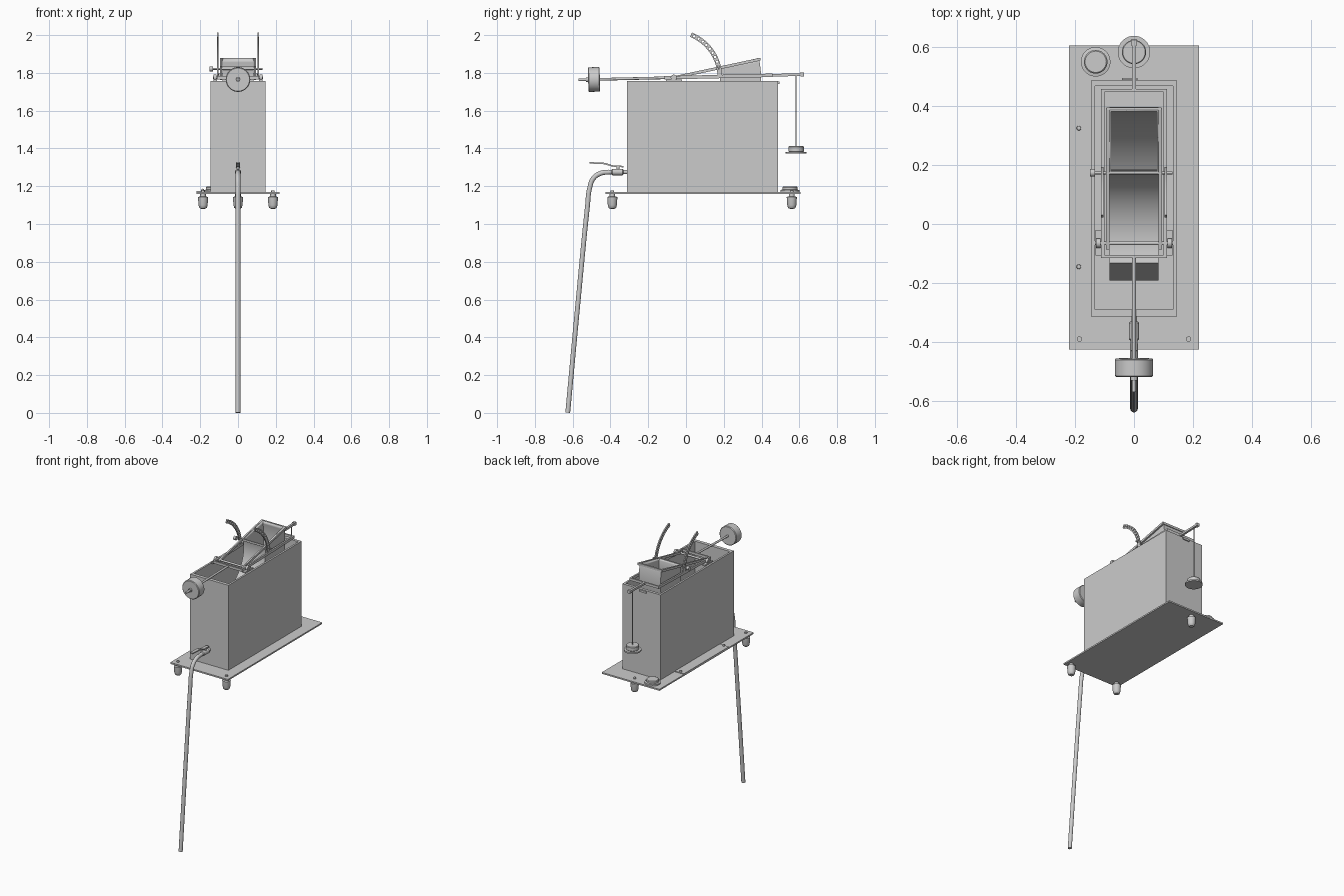
import bpy, bmesh, math
from mathutils import Vector, Matrix

if "Cube" in bpy.data.objects:
    bpy.data.objects.remove(bpy.data.objects["Cube"])

PIVOT = Vector((0, -0.065, 1.775))
SLOPE = 0.0235


def beam(x, y, dz=0):
    return Vector((x, y, PIVOT.z + SLOPE * (y - PIVOT.y) + dz))


def polar(x, r, deg):
    a = math.radians(deg)
    return Vector((x, PIVOT.y + r * math.cos(a), PIVOT.z + r * math.sin(a)))


def add(name, bm, smooth=False):
    bmesh.ops.recalc_face_normals(bm, faces=bm.faces)
    me = bpy.data.meshes.new(name)
    bm.to_mesh(me)
    bm.free()
    ob = bpy.data.objects.new(name, me)
    bpy.context.collection.objects.link(ob)
    if smooth:
        bpy.ops.object.select_all(action='DESELECT')
        ob.select_set(True)
        bpy.context.view_layer.objects.active = ob
        bpy.ops.object.shade_smooth_by_angle(angle=math.radians(35))
    return ob


def box(name, lo, hi):
    bm = bmesh.new()
    lo, hi = Vector(lo), Vector(hi)
    bmesh.ops.create_cube(bm, size=1, matrix=Matrix.Translation((lo + hi) / 2) @ Matrix.Diagonal((*(hi - lo), 1)))
    return add(name, bm)


def bar(name, p, q, w, h):
    """Rectangular bar from p to q: w sideways, h upwards."""
    d = Vector(q) - Vector(p)
    z = Vector((0, 0, 1))
    side = d.cross(z).normalized()
    up = side.cross(d).normalized()
    rot = Matrix((side * w, d, up * h)).transposed().to_4x4()
    bm = bmesh.new()
    bmesh.ops.create_cube(bm, size=1, matrix=Matrix.Translation((Vector(p) + Vector(q)) / 2) @ rot)
    return add(name, bm)


def lathe(name, origin, axis, prof, n=32):
    """Revolve (radius, distance) points about an axis."""
    bm = bmesh.new()
    vs = [bm.verts.new((r, 0, z)) for r, z in prof]
    es = [bm.edges.new(e) for e in zip(vs, vs[1:])]
    bmesh.ops.spin(bm, geom=vs + es, cent=(0, 0, 0), axis=(0, 0, 1), angle=math.tau, steps=n)
    bmesh.ops.remove_doubles(bm, verts=bm.verts, dist=1e-5)
    q = Vector((0, 0, 1)).rotation_difference(Vector(axis))
    bm.transform(Matrix.Translation(origin) @ q.to_matrix().to_4x4())
    return add(name, bm, True)


def rod(name, p, q, r, n=24):
    d = Vector(q) - Vector(p)
    L = d.length
    return lathe(name, p, d, [(0, 0), (r, 0), (r, L), (0, L)], n)


def curve_mesh(name, cu, matrix=Matrix()):
    tmp = bpy.data.objects.new(name + "_curve", cu)
    bpy.context.collection.objects.link(tmp)
    dg = bpy.context.evaluated_depsgraph_get()
    me = bpy.data.meshes.new_from_object(tmp.evaluated_get(dg))
    bpy.data.objects.remove(tmp)
    bm = bmesh.new()
    bm.from_mesh(me)
    bmesh.ops.remove_doubles(bm, verts=bm.verts, dist=1e-6)
    bm.transform(matrix)
    return add(name, bm, True)


def tube(name, pts, r):
    cu = bpy.data.curves.new(name, 'CURVE')
    cu.dimensions = '3D'
    cu.bevel_depth, cu.bevel_resolution, cu.use_fill_caps = r, 5, True
    sp = cu.splines.new('BEZIER')
    sp.bezier_points.add(len(pts) - 1)
    for b, p in zip(sp.bezier_points, pts):
        b.co = p
        b.handle_left_type = b.handle_right_type = 'AUTO'
    return curve_mesh(name, cu)


# Base plate, side strip, feet and screws
box("base_plate", (-0.22, -0.425, 1.16), (0.22, 0.605, 1.17))
box("side_strip", (-0.22, -0.155, 1.17), (-0.15, 0.335, 1.175))
for y in (-0.145, 0.325):
    lathe("strip_pin", (-0.187, y, 1.175), (0, 0, 1), [(0, 0), (0.008, 0), (0.007, 0.01), (0, 0.012)], 16)
for x, y in ((-0.185, -0.39), (0.185, -0.39), (0, 0.56)):
    lathe("foot", (x, y, 1.08), (0, 0, 1),
          [(0, 0), (0.014, 0.001), (0.02, 0.006), (0.024, 0.02), (0.027, 0.063), (0.015, 0.066), (0.015, 0.08), (0, 0.08)])
    rod("foot_screw", (x, y, 1.165), (x, y, 1.178), 0.009, 16)

# Open tank with thick rim and floor
X, Y0, Y1 = 0.146, -0.313, 0.487
box("tank_floor", (-X, Y0, 1.17), (X, Y1, 1.18))
for s in (-1, 1):
    box("tank_side", (min(s * X, s * 0.133), Y0, 1.17), (max(s * X, s * 0.133), Y1, 1.757))
box("tank_front", (-0.133, Y0, 1.17), (0.133, -0.29, 1.757))
box("tank_back", (-0.133, 0.468, 1.17), (0.133, Y1, 1.757))
bar("tank_hook", (-0.04, 0.491, 1.748), (0.012, 0.491, 1.748), 0.007, 0.014)

# Curved quadrant vessel, open at its upper end
R1, R2, W = 0.245, 0.462, 0.083
bm = bmesh.new()
rings = []
for i in range(41):
    a = 13 - 119 * i / 40
    rings.append([bm.verts.new(polar(x, r, a)) for x, r in ((-W, R1), (W, R1), (W, R2), (-W, R2))])
for a, b in zip(rings, rings[1:]):
    for k in range(4):
        bm.faces.new((a[k], a[(k + 1) % 4], b[(k + 1) % 4], b[k]))
bm.faces.new(rings[-1])
vessel = add("quadrant_vessel", bm, True)
m = vessel.modifiers.new("wall", 'SOLIDIFY')
m.thickness = 0.006
m.offset = -1

# Tilted arms carrying the vessel
for s in (-1, 1):
    bar("vessel_arm", polar(s * 0.089, -0.02, 12), polar(s * 0.089, 0.465, 12), 0.011, 0.015)
bar("vessel_end_bar", polar(-0.094, 0.466, 12), polar(0.094, 0.466, 12), 0.007, 0.015)
bar("vessel_inner_bar", polar(-0.094, 0.243, 12), polar(0.094, 0.243, 12), 0.007, 0.015)

# Balance frame and its two rods
for s in (-1, 1):
    bar("frame_side", beam(s * 0.106, -0.115), beam(s * 0.106, 0.458), 0.011, 0.018)
for y in (-0.11, 0.453):
    bar("frame_end", beam(-0.106, y), beam(0.106, y), 0.01, 0.017)
rod("front_rod", beam(0, -0.57), beam(0, -0.11), 0.007)
bar("rear_rod", beam(0, 0.453), beam(0, 0.625), 0.015, 0.014)
bar("rear_rod_tip", beam(0, 0.605), beam(0, 0.625), 0.02, 0.02)

# Pivot axle and bearings on the tank rim
rod("pivot_axle", PIVOT + Vector((-0.132, 0, 0)), PIVOT + Vector((0.132, 0, 0)), 0.007)
for s in (-1, 1):
    box("bearing_foot", (s * 0.121 - 0.01, -0.107, 1.756), (s * 0.121 + 0.01, -0.02, 1.765))
    rod("bearing_hub", (s * 0.121 - 0.008, PIVOT.y, 1.775), (s * 0.121 + 0.008, PIVOT.y, 1.775), 0.016)

# Locking bar and knob
lock = polar(0, 0.243, 11)
rod("lock_bar", lock + Vector((-0.14, 0, 0)), lock + Vector((0.13, 0, 0)), 0.005)
rod("lock_knob", lock + Vector((-0.15, 0, 0)), lock + Vector((-0.132, 0, 0)), 0.013)

# Perforated angle arcs
cu = bpy.data.curves.new("arc", 'CURVE')
cu.dimensions, cu.fill_mode, cu.extrude = '2D', 'BOTH', 0.004


def loop(pts):
    sp = cu.splines.new('POLY')
    sp.points.add(len(pts) - 1)
    for p, c in zip(sp.points, pts):
        p.co = (c[0], c[1], 0, 1)
    sp.use_cyclic_u = True


def circ(r, d):
    return r * math.cos(math.radians(d)), r * math.sin(math.radians(d))


degs = [2 + 2.75 * i for i in range(25)]
loop([circ(0.257, d) for d in degs] + [circ(0.232, d) for d in reversed(degs)])
for i in range(9):
    c = circ(0.2445, 14 + 6.2 * i)
    loop([(c[0] + circ(0.0065, k * 30)[0], c[1] + circ(0.0065, k * 30)[1]) for k in range(12)])
turn = Matrix(((0, 0, 1, 0), (1, 0, 0, 0), (0, 1, 0, 0), (0, 0, 0, 1)))
for s in (-1, 1):
    curve_mesh("angle_arc", cu, Matrix.Translation(PIVOT + Vector((s * 0.108, 0, 0))) @ turn)

# Counterweight
lathe("counterweight", beam(0, -0.518), (0, 1, SLOPE),
      [(0, 0), (0.061, 0), (0.065, 0.004), (0.065, 0.058), (0.061, 0.062), (0, 0.062)], 48)
rod("counterweight_nut", beam(0, -0.53), beam(0, -0.515), 0.012)

# Hanging weight on its cord
rod("cord", (0, 0.583, 1.38), beam(0, 0.583), 0.003, 12)
rod("hanger_disc", (0, 0.583, 1.372), (0, 0.583, 1.382), 0.055, 40)
lathe("hanging_weight", (0, 0.583, 1.382), (0, 0, 1),
      [(0, 0), (0.038, 0), (0.041, 0.003), (0.041, 0.026), (0.038, 0.03), (0, 0.03)], 40)

# Spare weight resting on the base
lathe("spare_weight", (-0.13, 0.55, 1.17), (0, 0, 1),
      [(0, 0), (0.05, 0), (0.05, 0.01), (0.04, 0.012), (0.04, 0.024), (0.036, 0.028), (0, 0.028)], 40)

# Drain tap with lever, and hose to the ground
lathe("tap_body", (0, -0.31, 1.275), (0, -1, 0),
      [(0, 0), (0.011, 0), (0.011, 0.02), (0.017, 0.025), (0.017, 0.08), (0.012, 0.085), (0.012, 0.12), (0, 0.12)])
rod("tap_stem", (0, -0.36, 1.28), (0, -0.36, 1.308), 0.009)
levers = [(-0.51, 1.324), (-0.43, 1.32), (-0.385, 1.306), (-0.33, 1.304)]
for a, b in zip(levers, levers[1:]):
    bar("tap_lever", (0, *a), (0, *b), 0.022, 0.008)
tube("hose", [(0, -0.405, 1.275), (0, -0.45, 1.269), (0, -0.49, 1.242), (0, -0.51, 1.19), (0, -0.522, 1.09),
              (0, -0.575, 0.55), (0, -0.626, 0.001)], 0.013)
